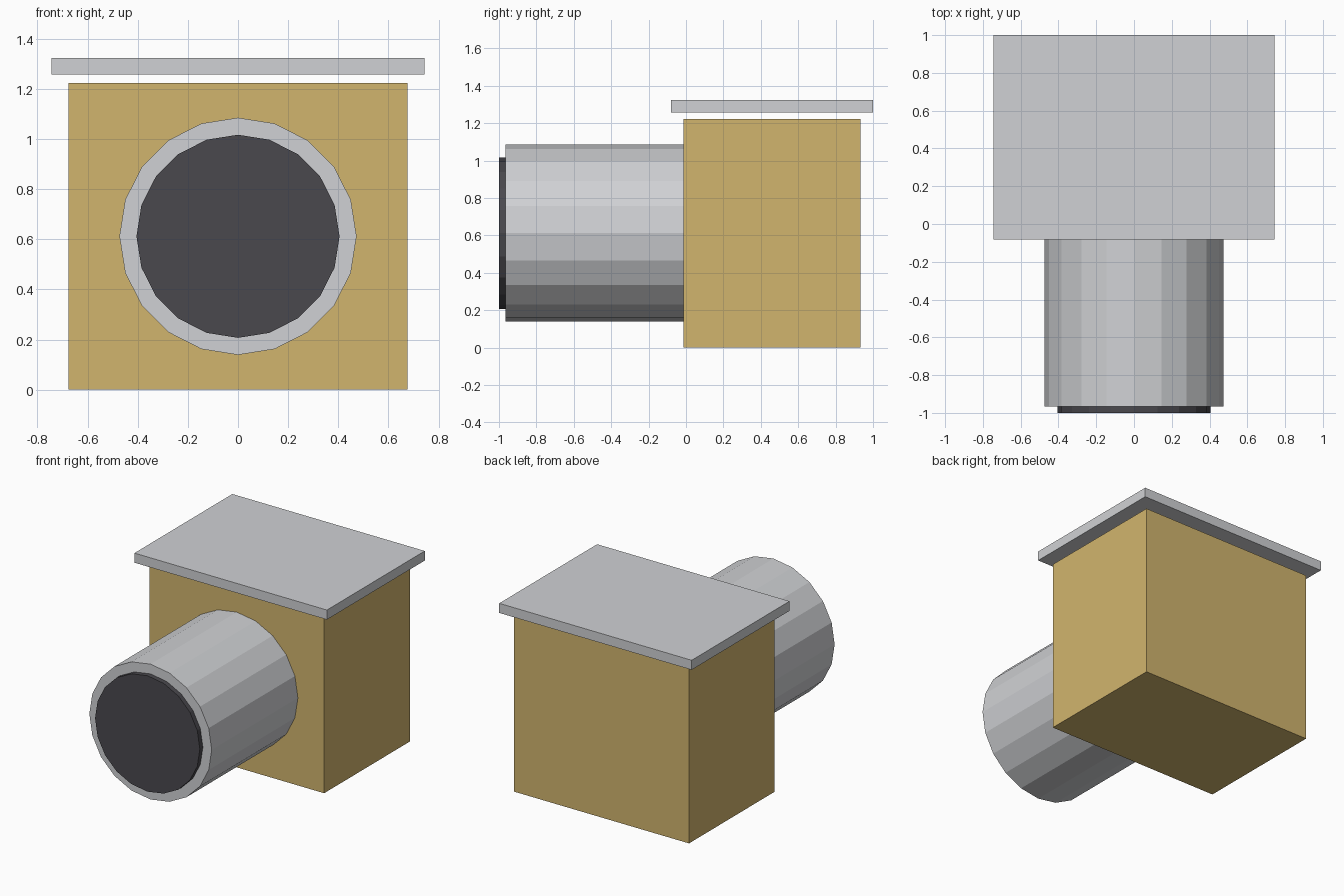
import bpy
import math

cube = bpy.data.objects.get("Cube")
if cube:
    bpy.data.objects.remove(cube, do_unlink=True)


def material(name, rgb):
    mat = bpy.data.materials.new(name)
    mat.use_nodes = True
    color = (*rgb, 1.0)
    mat.diffuse_color = color
    mat.node_tree.nodes["Principled BSDF"].inputs["Base Color"].default_value = color
    return mat


def finish(name, mat):
    obj = bpy.context.object
    obj.name = name
    obj.data.materials.append(mat)
    bpy.ops.object.transform_apply(location=False, rotation=True, scale=True)
    return obj


def box(name, width, y_range, z_range, mat):
    (y0, y1), (z0, z1) = y_range, z_range
    bpy.ops.mesh.primitive_cube_add(size=1, location=(0, (y0 + y1) / 2, (z0 + z1) / 2))
    bpy.context.object.scale = (width, y1 - y0, z1 - z0)
    return finish(name, mat)


def barrel(name, radius, y0, y1, mat):
    bpy.ops.mesh.primitive_cylinder_add(
        vertices=20, radius=radius, depth=y1 - y0,
        location=(0, (y0 + y1) / 2, AXIS_Z), rotation=(math.pi / 2, 0, 0))
    return finish(name, mat)


AXIS_Z = 0.612
gold = material("gold", (0.64, 0.46, 0.155))
silver = material("light grey", (0.63, 0.64, 0.66))
dark = material("dark grey", (0.068, 0.066, 0.076))

# Box body and floating top plate
box("body", 1.352, (-0.014, 0.932), (0, 1.223), gold)
box("top_plate", 1.488, (-0.081, 1.0), (1.257, 1.324), silver)

# Faceted barrel with its dark front disc
barrel("barrel", 0.473, -0.966, -0.014, silver)
barrel("front_disc", 0.405, -1.0, -0.966, dark)
